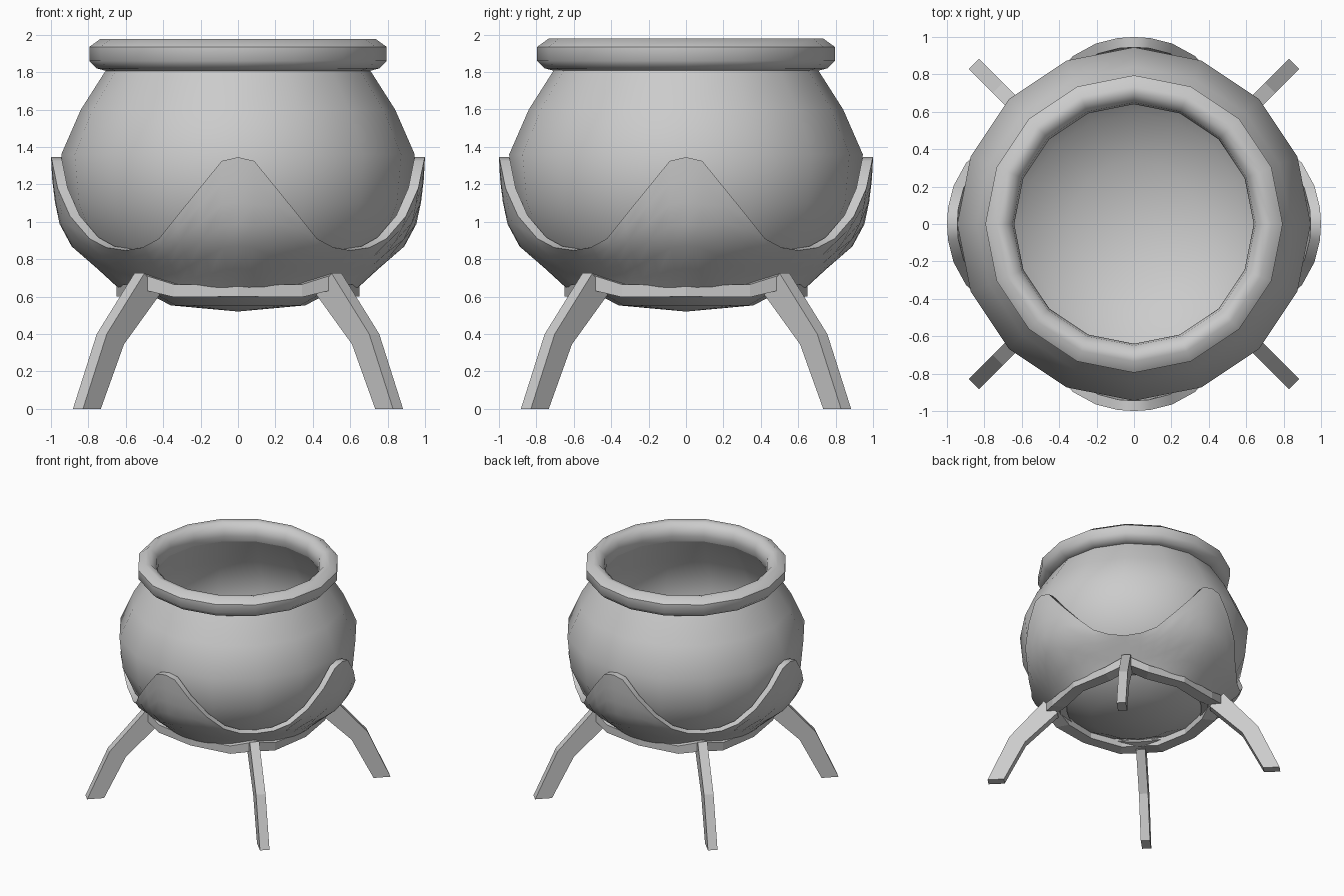
import bpy
from math import sin, cos, pi, radians

if "Cube" in bpy.data.objects:
    bpy.data.objects.remove(bpy.data.objects["Cube"])


def make(name, verts, faces, smooth=None):
    mesh = bpy.data.meshes.new(name)
    mesh.from_pydata(verts, [], faces)
    ob = bpy.data.objects.new(name, mesh)
    bpy.context.collection.objects.link(ob)
    bpy.ops.object.select_all(action='DESELECT')
    ob.select_set(True)
    bpy.context.view_layer.objects.active = ob
    bpy.ops.object.mode_set(mode='EDIT')
    bpy.ops.mesh.select_all(action='SELECT')
    bpy.ops.mesh.remove_doubles(threshold=0.0005)
    bpy.ops.mesh.normals_make_consistent(inside=False)
    bpy.ops.object.mode_set(mode='OBJECT')
    if smooth:
        bpy.ops.object.shade_smooth_by_angle(angle=radians(smooth))
    return ob


def loft(name, columns, smooth=None):
    """Skin closed sections (lists of points) arranged in a closed loop."""
    n, m = len(columns), len(columns[0])
    verts = [p for c in columns for p in c]
    faces = [(i * m + j, (i + 1) % n * m + j,
              (i + 1) % n * m + (j + 1) % m, i * m + (j + 1) % m)
             for i in range(n) for j in range(m)]
    return make(name, verts, faces, smooth)


def polar(a, r, z):
    return (r * cos(a), r * sin(a), z)


def lathe(name, profile, smooth, sides=16):
    return loft(name, [[polar(2 * pi * i / sides, r, z) for r, z in profile]
                       for i in range(sides)], smooth)


def interp(table, x):
    for (x0, y0), (x1, y1) in zip(table, table[1:]):
        if x <= x1:
            return y0 + (y1 - y0) * (x - x0) / (x1 - x0)
    return table[-1][1]


# Round pot, outer wall from the base up, then inner wall back down
outer = [(0, .52), (.36, .553), (.62, .69), (.82, .87), (.92, 1.1),
         (.945, 1.36), (.84, 1.6), (.70, 1.82)]
inner = [(.655, 1.82), (.79, 1.58), (.895, 1.35), (.87, 1.12),
         (.775, .91), (.59, .74), (.34, .605), (0, .57)]
n, sides, prof = 0, 16, outer + inner
pot_v = [polar(2 * pi * i / sides, r, z) for i in range(sides) for r, z in prof]
m = len(prof)
pot_f = [(i * m + j, (i + 1) % sides * m + j,
          (i + 1) % sides * m + j + 1, i * m + j + 1)
         for i in range(sides) for j in range(m - 1)]
pot_f = [f if f[0] % m else (f[0], f[2], f[3]) for f in pot_f]
pot_f = [f[:3] if len(f) == 4 and f[3] % m == m - 1 else f for f in pot_f]
make("pot_body", pot_v, pot_f, 40)

# Rolled rim
lathe("rim", [(.70, 1.805), (.755, 1.82), (.795, 1.86), (.795, 1.935),
              (.735, 1.978), (.69, 1.97), (.65, 1.93), (.64, 1.87),
              (.655, 1.82)], 50)

# Pointed four-lobed cup holding the pot
cup_r = [(.60, .60), (.66, .645), (.86, .885), (.99, .955),
         (1.1, .978), (1.2, .992), (1.35, 1.0)]
edge = [(0, 1.345), (5, 1.325), (12, 1.18), (20, 1.03),
        (28, .91), (36, .862), (45, .847)]
steps = [a for a, z in edge]
quadrant = steps + [90 - a for a in reversed(steps[1:-1])]
columns = []
for q in range(4):
    for a in quadrant:
        top = interp(edge, min(a, 90 - a))
        ang = radians(q * 90 + a)
        k = 1 - .02 * sin(2 * radians(a)) ** 2
        out, inn = [], []
        for i in range(7):
            z = .63 + (top - .63) * i / 6
            r = interp(cup_r, z) * k
            out.append(polar(ang, r, z))
            inn.append(polar(ang, r - .055, z + .02 * max(0, 1.2 - z)))
        columns.append(out + inn[::-1])
loft("lobed_cup", columns, 40)

# Stand ring, rising at the four legs
section = {0: (.55, .65, .60, .66), 30: (.57, .685, .597, .665),
           45: (.62, .74, .64, .722), 60: (.57, .685, .597, .665)}
columns = []
for q in range(4):
    for a, (ri, ro, zb, zt) in section.items():
        t = radians(q * 90 + a)
        columns.append([polar(t, ri, zb), polar(t, ro, zb),
                        polar(t, ro, zt), polar(t, ri, zt)])
loft("stand_ring", columns)

# Splayed bent legs: outer and inner points at top, knee and foot
bends = [((.745, .725), (.63, .61)), ((1.03, .40), (.90, .345)),
         ((1.21, 0), (1.075, 0))]
names = ["back_right_leg", "back_left_leg", "front_left_leg", "front_right_leg"]
for q, name in enumerate(names):
    a = pi / 4 + q * pi / 2
    verts = []
    for (ro, zo), (ri, zi) in bends:
        for r, z, s in ((ro, zo, -1), (ro, zo, 1), (ri, zi, 1), (ri, zi, -1)):
            w = .038 * s
            verts.append((r * cos(a) - w * sin(a), r * sin(a) + w * cos(a), z))
    faces = [(0, 1, 2, 3), (11, 10, 9, 8)]
    for s in (0, 4):
        faces += [(s + j, s + (j + 1) % 4, s + 4 + (j + 1) % 4, s + 4 + j)
                  for j in range(4)]
    make(name, verts, faces)
